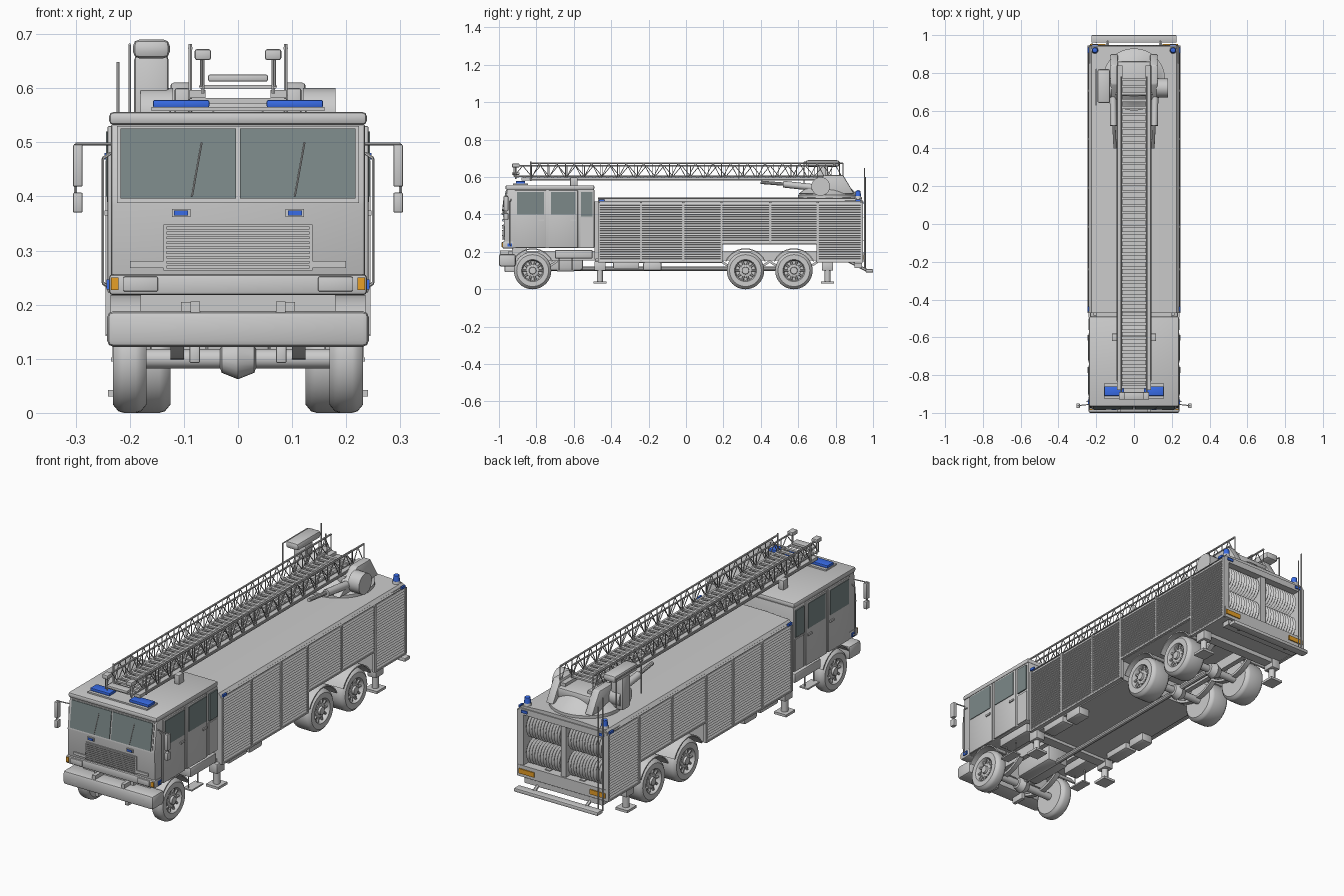
import bpy, bmesh, math
from mathutils import Vector, Matrix

default_cube = bpy.data.objects.get("Cube")
if default_cube:
    bpy.data.objects.remove(default_cube, do_unlink=True)


def material(name, red, green, blue):
    mat = bpy.data.materials.new(name)
    mat.use_nodes = True
    mat.diffuse_color = (red, green, blue, 1)
    mat.node_tree.nodes["Principled BSDF"].inputs["Base Color"].default_value = (red, green, blue, 1)
    return mat


paint = material("grey_paint", .6, .6, .6)
glass = material("tinted_glass", .2, .25, .25)
beacon = material("beacon_blue", .04, .15, .8)
amber = material("amber_lamp", .8, .35, .02)


def finish(name, bm, mat):
    bmesh.ops.recalc_face_normals(bm, faces=bm.faces)
    for face in bm.faces:
        face.smooth = True
    for edge in bm.edges:
        edge.smooth = len(edge.link_faces) == 2 and edge.calc_face_angle(0) < .6
    mesh = bpy.data.meshes.new(name)
    bm.to_mesh(mesh)
    bm.free()
    mesh.materials.append(mat)
    bpy.context.collection.objects.link(bpy.data.objects.new(name, mesh))


def add(name, bm, mat=paint, both=False):
    """Turn a bmesh into an object, optionally with a mirrored partner."""
    if both:
        twin = bm.copy()
        bmesh.ops.scale(twin, vec=(-1, 1, 1), verts=twin.verts)
        finish("right_" + name, twin, mat)
        name = "left_" + name
    finish(name, bm, mat)


def box(name, xs, ys, zs, mat=paint, both=False, bevel=0):
    bm = bmesh.new()
    bmesh.ops.create_cube(bm, size=1)
    low, high = (Vector(corner) for corner in zip(xs, ys, zs))
    for v in bm.verts:
        v.co = (low + high) / 2 + v.co * (high - low)
    if bevel:
        bmesh.ops.bevel(bm, geom=bm.edges[:], offset=bevel, segments=2, affect='EDGES', profile=.5)
    add(name, bm, mat, both)


def prism(name, points, start, end, axis="x", mat=paint, both=False, bevel=0):
    """Extrude a (y, z) outline along x, or an (x, z) outline along y."""
    bm = bmesh.new()
    place = (lambda a, b: (start, a, b)) if axis == "x" else (lambda a, b: (a, start, b))
    face = bm.faces.new([bm.verts.new(place(a, b)) for a, b in points])
    extruded = bmesh.ops.extrude_face_region(bm, geom=[face])["geom"]
    shift = Vector((1, 0, 0) if axis == "x" else (0, 1, 0)) * (end - start)
    bmesh.ops.translate(bm, vec=shift, verts=[g for g in extruded if isinstance(g, bmesh.types.BMVert)])
    if bevel:
        bmesh.ops.bevel(bm, geom=bm.edges[:], offset=bevel, segments=2, affect='EDGES', profile=.5)
    add(name, bm, mat, both)


def rods(name, paths, radius, both=False, sides=6, mat=paint):
    """Straight round bars along every segment of the given paths."""
    bm = bmesh.new()
    for path in paths:
        for a, b in zip(path, path[1:]):
            a, b = Vector(a), Vector(b)
            turn = (b - a).to_track_quat('Z', 'Y').to_matrix().to_4x4()
            bmesh.ops.create_cone(bm, cap_ends=True, segments=sides, radius1=radius, radius2=radius,
                                  depth=(b - a).length, matrix=Matrix.Translation((a + b) / 2) @ turn)
    add(name, bm, mat, both)


def lathe(name, profile, centre, axis="x", mat=paint, both=False, steps=32):
    """Spin an (offset, radius) profile about the x or z axis through centre."""
    bm = bmesh.new()
    verts = [bm.verts.new((t, 0, r)) for t, r in profile]
    edges = [bm.edges.new(pair) for pair in zip(verts, verts[1:])]
    bmesh.ops.spin(bm, geom=verts + edges, axis=(1, 0, 0), cent=(0, 0, 0), angle=math.tau, steps=steps)
    bmesh.ops.remove_doubles(bm, verts=bm.verts, dist=.0002)
    if axis == "z":
        bmesh.ops.rotate(bm, verts=bm.verts, matrix=Matrix.Rotation(-math.pi / 2, 3, 'Y'))
    bmesh.ops.translate(bm, vec=centre, verts=bm.verts)
    add(name, bm, mat, both)


def arch(y, z, inner, outer, first, last):
    angles = [math.radians(first + (last - first) * i / 12) for i in range(13)]
    ring = [(r * math.cos(a), r * math.sin(a), a) for r in (inner, outer) for a in angles]
    return [(y + c, z + s) for c, s, a in ring[:13] + ring[:12:-1]]


# Cab shell, roof cap and split windscreen
prism("cab_shell", [(-.97, .22), (-.975, .39), (-.957, .535), (-.49, .535), (-.49, .22)], -.235, .235, bevel=.006)
box("cab_roof", (-.238, .238), (-.965, -.49), (.532, .556), bevel=.008)
prism("windscreen_frame", [(-.978, .388), (-.961, .53), (-.955, .53), (-.97, .388)], -.224, .224)
prism("windscreen", [(-.981, .396), (-.965, .525), (-.958, .525), (-.974, .396)], .004, .217, mat=glass, both=True)
for x in (-.085, .105):
    rods("wiper", [[(x, -.984, .4), (x + .018, -.972, .5)]], .002)

# Cab front: grille, lamps, lower apron and bumper
box("grille_panel", (-.138, .138), (-.977, -.97), (.263, .348))
for i in range(9):
    box("grille_slat", (-.132, .132), (-.983, -.974), (.267 + i * .009, .272 + i * .009))
box("front_strobe_frame", (.088, .122), (-.981, -.97), (.362, .377), both=True)
box("front_strobe", (.092, .118), (-.984, -.975), (.365, .374), beacon, both=True)
box("front_trim", (.11, .2), (-.977, -.968), (.268, .281), both=True)
box("apron", (-.238, .238), (-.98, -.92), (.218, .256), bevel=.006)
box("headlamp", (.148, .212), (-.986, -.975), (.224, .252), both=True, bevel=.003)
box("indicator", (.221, .235), (-.985, -.96), (.227, .25), amber, both=True)
box("cab_side_strobe", (.235, .243), (-.955, -.93), (.228, .246), beacon, both=True)
box("bumper", (-.242, .242), (-1, -.91), (.122, .188), bevel=.012)
box("bumper_lamp", (.17, .195), (-1, -.99), (.146, .164), both=True)
box("bumper_bracket", (.07, .088), (-.995, -.92), (.18, .206), both=True)
box("tow_hook", (.07, .09), (-.97, -.9), (.092, .125), both=True, bevel=.004)
box("radiator", (-.18, .18), (-.93, -.85), (.15, .225))

# Cab sides: doors, windows, handles, rails and mirrors
for part, front, back in (("front_door", -.915, -.748), ("rear_door", -.735, -.578)):
    box(part, (.232, .241), (front, back), (.222, .53), both=True, bevel=.003)
    box(part + "_window", (.238, .244), (front + .012, back - .012), (.4, .52), glass, both=True)
    box(part + "_handle", (.24, .247), (back - .04, back - .01), (.365, .374), both=True)
box("rear_quarter_panel", (.232, .239), (-.565, -.498), (.225, .38), both=True)
box("quarter_window", (.236, .242), (-.562, -.5), (.39, .52), glass, both=True)
rods("grab_rail", [[(.235, -.935, .23), (.25, -.94, .24), (.25, -.94, .47), (.235, -.935, .48)]], .003, True)
rods("mirror_arm", [[(.235, -.955, .497), (.3, -.962, .497), (.3, -.962, .38)]], .003, True)
box("main_mirror", (.287, .305), (-.975, -.95), (.418, .496), both=True, bevel=.003)
box("kerb_mirror", (.287, .305), (-.975, -.95), (.37, .407), both=True, bevel=.003)
box("cab_step", (.16, .235), (-.7, -.5), (.165, .21), both=True, bevel=.005)
box("lower_step", (.19, .235), (-.69, -.6), (.095, .102), both=True)
rods("step_hanger", [[(.21, y, .1), (.21, y, .18)] for y in (-.68, -.61)], .003, True)

# Roof light bar
box("light_bar_base", (-.16, .16), (-.925, -.845), (.558, .565))
box("light_bar", (.053, .157), (-.91, -.86), (.564, .578), beacon, both=True, bevel=.003)

# Body with raised section over the rear axles
prism("body", [(-.47, .145), (-.47, .475), (.86, .475), (.86, .145), (.71, .145),
               (.71, .24), (.19, .24), (.19, .145)], -.234, .234)
prism("body_roof", [(-.24, .468), (-.225, .485), (-.1, .492), (.1, .492), (.225, .485), (.24, .468)],
      -.47, .94, axis="y")
box("front_bulkhead", (-.2, .2), (-.49, -.46), (.16, .47))


def shutter(y0, y1, z0, z1):
    slats = round((z1 - z0) / .0125)
    pitch = (z1 - z0) / slats
    teeth = [(x, z0 + (i + lift) * pitch) for i in range(slats) for x, lift in ((.243, .1), (.237, .9))]
    prism("shutter", [(.232, z0)] + teeth + [(.232, z1)], y0 + .006, y1 - .006, axis="y", both=True)


bays = [(-.465, -.24, .15), (-.24, -.015, .15), (-.015, .19, .15), (.19, .45, .25), (.45, .705, .25), (.705, .94, .15)]
for front, back, bottom in bays:
    shutter(front, back, bottom, .462)
    for y in (front, back):
        box("bay_post", (.23, .245), (y - .006, y + .006), (bottom - .006, .466), both=True)
    box("bay_sill", (.23, .245), (front, back), (bottom - .008, bottom), both=True)
for y in (-.45, .92):
    box("side_strobe", (.238, .247), (y - .014, y + .014), (.468, .48), beacon, both=True)

# Rear locker with hose reels
box("rear_wall", (.212, .236), (.85, .945), (.145, .475), both=True)
box("rear_sill", (-.236, .236), (.85, .948), (.145, .2))
box("rear_header", (-.236, .236), (.85, .945), (.445, .475))
box("rear_post", (-.014, .014), (.85, .94), (.19, .46))
coils = [(-.09 + i * .0075, .063 if i % 2 else .053) for i in range(25)]
for z in (.26, .385):
    lathe("hose_reel", [(-.09, 0)] + coils + [(.09, 0)], (.112, .885, z), both=True, steps=24)
box("tail_lamp", (.15, .232), (.945, .953), (.16, .183), amber, both=True)
box("rear_strobe", (.19, .222), (.942, .95), (.455, .468), beacon, both=True)
lathe("rear_beacon", [(0, 0), (0, .016), (.03, .013), (.036, 0)], (.207, .92, .495), "z", beacon, True, 16)
lathe("beacon_foot", [(0, 0), (0, .02), (.02, .016), (.02, 0)], (.207, .92, .478), "z", paint, True, 16)
box("rear_step", (-.225, .225), (.96, 1), (.09, .108), bevel=.004)
box("under_run_bar", (-.21, .21), (.9, .94), (.115, .14))
rods("step_support", [[(.14, .85, .16), (.14, .97, .1)]], .008, True)
rods("rear_pole", [[(x, y, .1), (x, y, top)] for x, y, top in ((-.222, .955, .648), (-.2, .96, .6))], .003)

# Turntable, lift arms and operator seat
lathe("turntable", [(0, 0), (0, .165), (.018, .165), (.022, .15), (.06, .11), (.075, .09), (.075, 0)],
      (0, .765, .487), "z")
prism("ladder_cradle", [(.6, .51), (.9, .51), (.87, .56), (.84, .61), (.74, .61)], .085, .125, both=True, bevel=.006)
box("cradle_bridge", (-.1, .1), (.68, .86), (.53, .58), bevel=.01)
rods("lift_ram", [[(.112, .72, .54), (.108, .52, .562)]], .018, True, 12)
rods("ram_piston", [[(.108, .55, .56), (.1, .4, .572)]], .009, True, 10)
lathe("winch_drum", [(-.03, 0), (-.03, .05), (.03, .05), (.03, 0)], (.15, .72, .55), both=True, steps=20)
box("operator_column", (-.192, -.128), (.7, .76), (.5, .66), bevel=.008)
box("operator_console", (-.194, -.126), (.64, .82), (.655, .69), bevel=.012)
rods("operator_rail", [[(-.2, .63, .54), (-.2, .63, .68), (-.2, .82, .68), (-.2, .82, .54)]], .003)

# Nested ladder sections: rails, lattice and rungs
for x, low, high, front, back, gauge in ((.088, .587, .674, -.83, .84, .0045), (.068, .603, .66, -.92, .78, .004)):
    rods("ladder_rail", [[(x, front, z), (x, back, z)] for z in (low, high)], gauge, True, 8)
    count = 36
    step = (back - front) / count
    lattice = [(x, front + i * step, high if i % 2 else low) for i in range(count + 1)]
    posts = [[(x, front + i * step, low), (x, front + i * step, high)] for i in range(0, count + 1, 2)]
    rods("ladder_lattice", [lattice] + posts, .0022, True, 5)
box("ladder_side_beam", (.06, .09), (-.88, .84), (.582, .597), both=True)
for i in range(46):
    y = -.9 + i * .037
    box("rung", (-.066, .066), (y - .008, y + .008), (.598, .606))
box("tip_plate", (-.055, .055), (-.93, -.89), (.612, .625), bevel=.003)
box("tip_lamp", (.05, .08), (-.93, -.89), (.652, .672), both=True, bevel=.004)
rods("tip_post", [[(.065, -.91, .59), (.065, -.91, .66)], [(.088, -.83, .58), (.088, -.83, .682)]], .004, True)
box("ladder_rest", (.09, .117), (-.62, -.58), (.55, .6), both=True, bevel=.004)
box("ladder_rest_bar", (-.11, .11), (-.61, -.59), (.572, .582))

# Chassis frame, tanks and drive line
box("chassis_rail", (.08, .105), (-.95, .93), (.155, .205), both=True)
box("belly_plate", (-.22, .22), (-.47, .19), (.14, .152))
box("fuel_tank", (.16, .225), (-.23, -.13), (.1, .145), both=True, bevel=.01)
box("battery_box", (.16, .225), (-.39, -.25), (.11, .145), both=True, bevel=.006)
rods("drive_shaft", [[(0, -.82, .11), (0, .58, .11)]], .012, sides=10)
box("gearbox", (-.06, .06), (-.78, -.55), (.1, .2), bevel=.015)


def wheel(y, x, half):
    lathe("wheel", [(-half, 0), (-half, .085), (.01 - half, .097), (.02 - half, .1), (half - .02, .1),
                    (half - .01, .097), (half, .085), (half, .059), (half - .006, .055),
                    (half - .025, .052), (half - .025, 0)], (x, y, .1), both=True, steps=40)
    lathe("hub", [(half - .03, .036), (half - .012, .036), (half - .01, .02), (half, .018), (half, 0)],
          (x, y, .1), both=True, steps=20)
    ring = [math.tau * i / 10 for i in range(10)]
    rods("rim_spokes", [[(x + half - .015, y + r * math.cos(a), .1 + r * math.sin(a)) for r in (.03, .055)]
                        for a in ring], .006, True)
    rods("axle", [[(-x, y, .1), (x, y, .1)]], .018, sides=12)
    lathe("differential", [(-.04, 0), (-.03, .026), (0, .038), (.03, .026), (.04, 0)], (0, y, .1), steps=20)
    prism("leaf_spring", arch(y, .31, .2, .212, 230, 310), .1, .125, both=True)


for y, x, half in ((-.82, .2, .031), (.318, .178, .053), (.577, .178, .053)):
    wheel(y, x, half)
    prism("mudguard", arch(y, .1, .113, .119, 25, 155), .13, .236, both=True)

# Stabiliser legs
for y in (-.46, .757):
    box("stabiliser_beam", (-.215, .215), (y - .025, y + .025), (.125, .165))
    box("stabiliser_housing", (.185, .232), (y - .03, y + .03), (.1, .15), both=True, bevel=.005)
    rods("stabiliser_jack", [[(.208, y, .04), (.208, y, .12)]], .016, True, 12)
    box("stabiliser_foot", (.175, .24), (y - .035, y + .035), (.03, .042), both=True)
